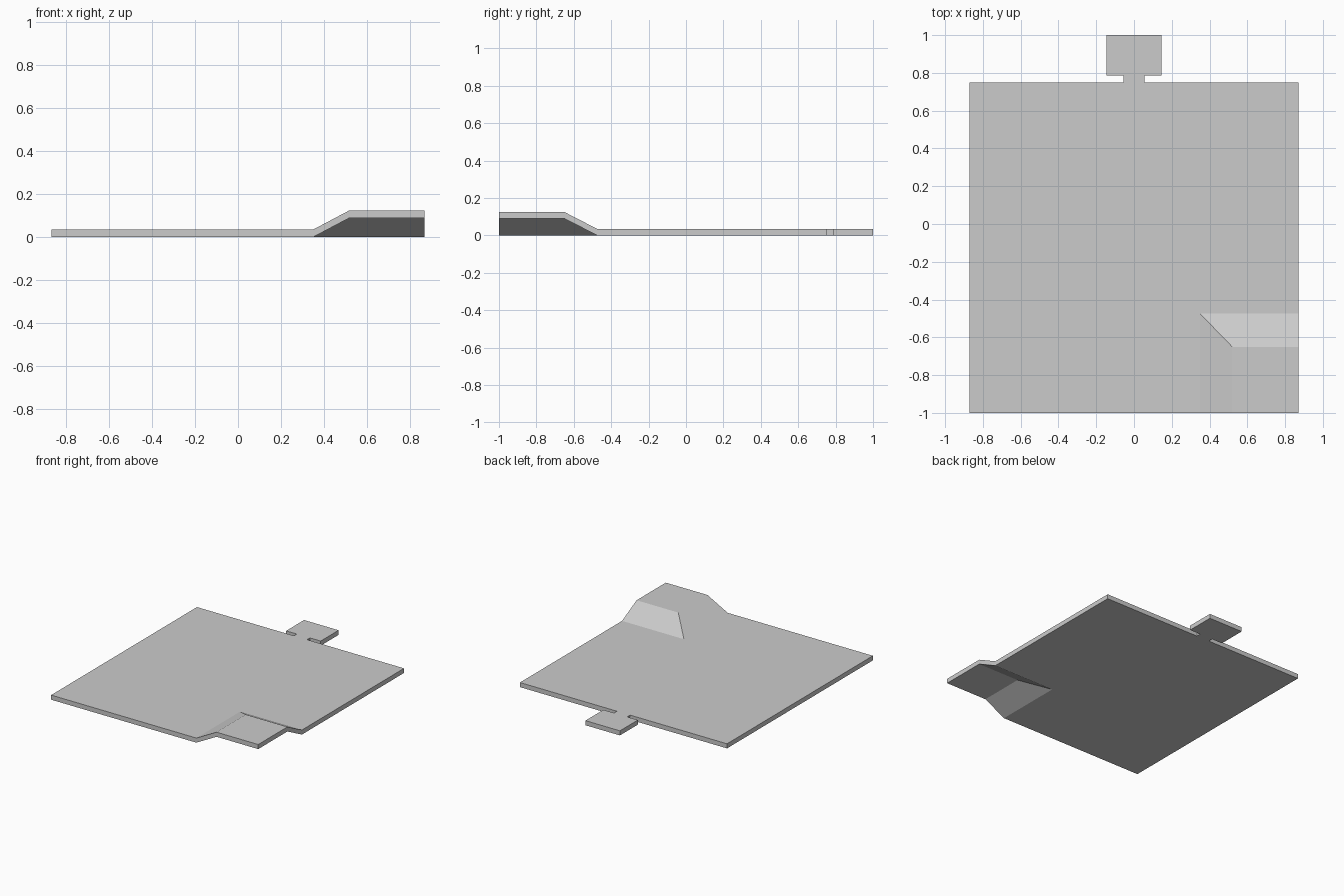
import bpy, bmesh

if "Cube" in bpy.data.objects:
    bpy.data.objects.remove(bpy.data.objects["Cube"])

W, BACK, FRONT = 0.87, 0.75, -1.0
T, RISE = 0.035, 0.09           # sheet thickness, height of raised corner
RX0, RX1 = 0.35, 0.52           # ramp across x
RY0, RY1 = -0.475, -0.65        # ramp across y

bm = bmesh.new()


def v(x, y, z=0.0):
    return bm.verts.new((x, y, z))


# Shared fold points
low_in, low_front, low_right = v(RX0, RY0), v(RX0, FRONT), v(W, RY0)
high_in, high_front = v(RX1, RY1, RISE), v(RX1, FRONT, RISE)
high_right, high_corner = v(W, RY1, RISE), v(W, FRONT, RISE)

# Flat sheet outline with necked tab at the back
half_tab = [(0.055, BACK), (0.055, 0.785), (0.145, 0.785), (0.145, 1.0)]
tab = half_tab + [(-x, y) for x, y in reversed(half_tab)]
outline = [low_in, low_right, v(W, BACK)] + [v(x, y) for x, y in tab]
outline += [v(-W, BACK), v(-W, FRONT), low_front]
bm.faces.new(outline)

# Two ramps and the raised corner
bm.faces.new([low_front, high_front, high_in, low_in])
bm.faces.new([high_in, high_right, low_right, low_in])
bm.faces.new([high_front, high_corner, high_right, high_in])

# Vertical thickness
ext = bmesh.ops.extrude_face_region(bm, geom=bm.faces[:], use_keep_orig=True)
top = [g for g in ext["geom"] if isinstance(g, bmesh.types.BMVert)]
bmesh.ops.translate(bm, verts=top, vec=(0, 0, T))
bmesh.ops.recalc_face_normals(bm, faces=bm.faces[:])

mesh = bpy.data.meshes.new("folded_panel")
bm.to_mesh(mesh)
bm.free()
bpy.context.collection.objects.link(bpy.data.objects.new("folded_panel", mesh))
